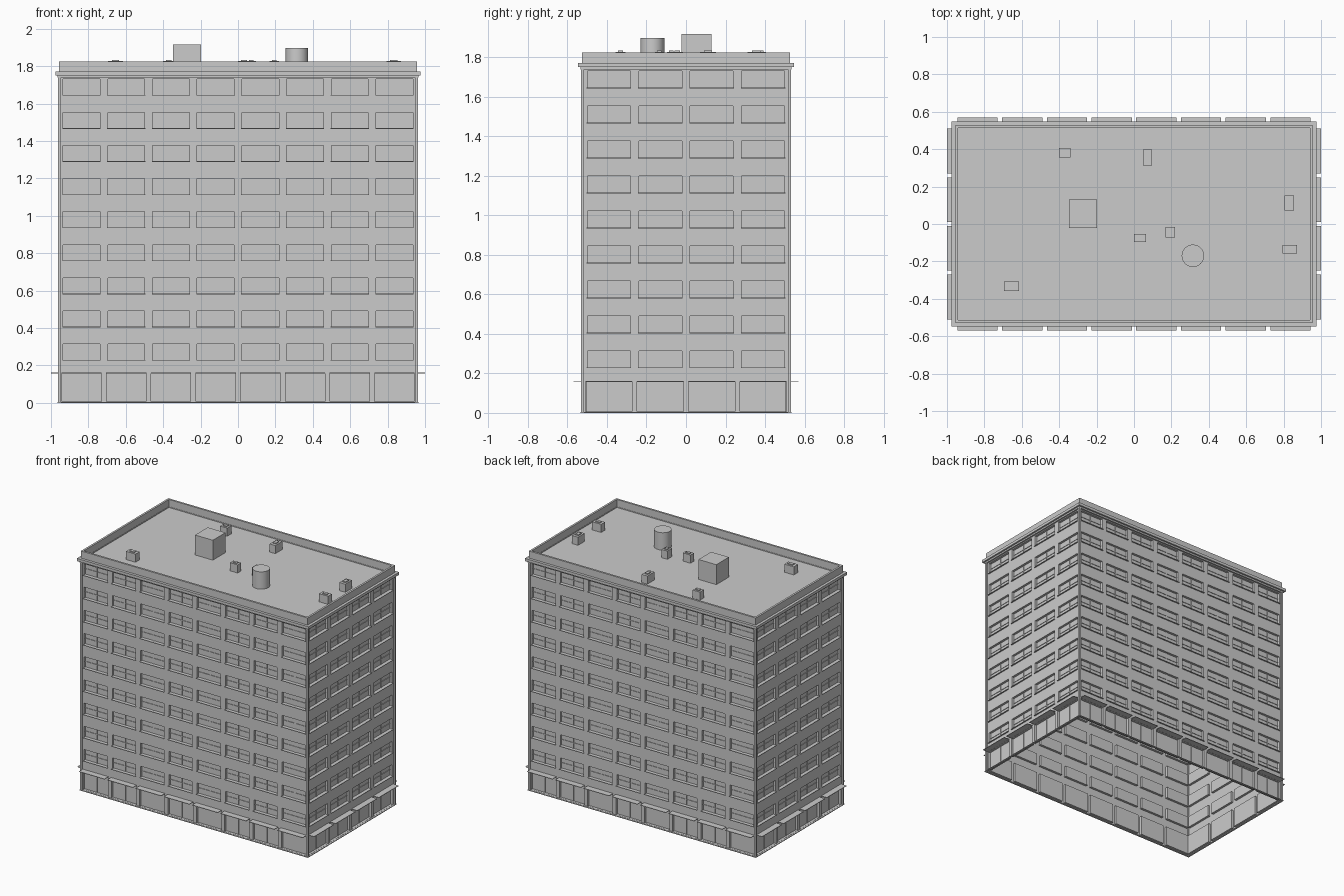
import bpy, bmesh, math
from mathutils import Matrix, Vector

if "Cube" in bpy.data.objects:
    bpy.data.objects.remove(bpy.data.objects["Cube"])

grey = bpy.data.materials.new("concrete_grey")
grey.diffuse_color = (0.6, 0.6, 0.6, 1)
grey.use_nodes = True
grey.node_tree.nodes["Principled BSDF"].inputs["Base Color"].default_value = grey.diffuse_color

HX, HY = 0.952, 0.522          # wall planes
WALL_TOP, DECK, PARAPET = 1.77, 1.765, 1.825
FLOORS = [(0.23 + 0.177 * i, 0.314 + 0.177 * i) for i in range(9)]


def finish(name, bm):
    mesh = bpy.data.meshes.new(name)
    bm.to_mesh(mesh)
    bm.free()
    mesh.materials.append(grey)
    ob = bpy.data.objects.new(name, mesh)
    bpy.context.collection.objects.link(ob)
    return ob


def box(bm, x0, x1, y0, y1, z0, z1, frame=Matrix()):
    size = Vector((x1 - x0, y1 - y0, z1 - z0))
    mid = Vector(((x0 + x1) / 2, (y0 + y1) / 2, (z0 + z1) / 2))
    m = frame @ Matrix.Translation(mid) @ Matrix.Diagonal((*size, 1))
    bmesh.ops.create_cube(bm, size=1, matrix=m)


def quad(bm, pts, frame):
    bm.faces.new([bm.verts.new(frame @ Vector(p)) for p in pts])


def recess(bm, x0, x1, z0, z1, d, frame):
    """Opening set back from the wall by d, with its four reveals."""
    c = [(x0, z0), (x1, z0), (x1, z1), (x0, z1)]
    quad(bm, [(x, d, z) for x, z in c], frame)
    for (ax, az), (bx, bz) in zip(c, c[1:] + c[:1]):
        quad(bm, [(ax, 0, az), (bx, 0, bz), (bx, d, bz), (ax, d, az)], frame)


def facade(name, half, count, pitch, win, shop, frame):
    wall, trim, awn = bmesh.new(), bmesh.new(), bmesh.new()
    centres = [(i - (count - 1) / 2) * pitch for i in range(count)]
    rows = [(0.006, 0.157, shop)] + [(a, b, win) for a, b in FLOORS]
    z_prev = 0
    for z0, z1, w in rows:
        # solid band below the openings, then the piers between them
        quad(wall, [(-half, 0, z_prev), (half, 0, z_prev), (half, 0, z0), (-half, 0, z0)], frame)
        edges = [-half] + [c + s * w / 2 for c in centres for s in (-1, 1)] + [half]
        for a, b in zip(edges[::2], edges[1::2]):
            quad(wall, [(a, 0, z0), (b, 0, z0), (b, 0, z1), (a, 0, z1)], frame)
        for c in centres:
            x0, x1 = c - w / 2, c + w / 2
            recess(wall, x0, x1, z0, z1, 0.018, frame)
            # glazing bars
            box(trim, c - 0.003, c + 0.003, 0.014, 0.018, z0, z1, frame)
            if z0 > 0.1:
                zm = (z0 + z1) / 2
                box(trim, x0, x1, 0.014, 0.018, zm - 0.002, zm + 0.002, frame)
                # window sill
                box(trim, x0 - 0.004, x1 + 0.004, -0.009, 0.018, z0 - 0.004, z0, frame)
            else:
                # shopfront canopy
                box(awn, x0 - 0.002, x1 + 0.002, -0.047, 0, 0.158, 0.162, frame)
        z_prev = z1
    quad(wall, [(-half, 0, z_prev), (half, 0, z_prev), (half, 0, WALL_TOP), (-half, 0, WALL_TOP)], frame)
    bmesh.ops.remove_doubles(wall, verts=wall.verts, dist=1e-5)
    bmesh.ops.recalc_face_normals(wall, faces=wall.faces)
    # keep the open sheet facing outwards
    out = frame.to_3x3() @ Vector((0, -1, 0))
    big = max(wall.faces, key=lambda f: f.calc_area())
    if big.normal.dot(out) < 0:
        bmesh.ops.reverse_faces(wall, faces=wall.faces)
    finish(name + "_wall", wall)
    finish(name + "_window_trim", trim)
    finish(name + "_canopies", awn)


# four facades
for i, name in enumerate(("front", "right", "back", "left")):
    rot = Matrix.Rotation(i * math.pi / 2, 4, 'Z')
    if i % 2 == 0:
        facade(name, HX, 8, 0.239, 0.197, 0.211, rot @ Matrix.Translation((0, -HY, 0)))
    else:
        facade(name, HY, 4, 0.26, 0.217, 0.235, rot @ Matrix.Translation((0, -HX, 0)))

# corner posts
posts = bmesh.new()
for sx in (-1, 1):
    for sy in (-1, 1):
        xs, ys = sorted((sx * 0.946, sx * 0.962)), sorted((sy * 0.516, sy * 0.532))
        box(posts, *xs, *ys, 0, 1.75)
finish("corner_posts", posts)


def ring(name, ox, oy, ix, iy, z0, z1):
    """Rectangular band around the building."""
    bm = bmesh.new()
    loops = [[bm.verts.new((sx * x, sy * y, z)) for sx, sy in ((-1, -1), (1, -1), (1, 1), (-1, 1))]
             for x, y, z in ((ox, oy, z0), (ox, oy, z1), (ix, iy, z1), (ix, iy, z0))]
    for a, b in zip(loops, loops[1:] + loops[:1]):
        for k in range(4):
            n = (k + 1) % 4
            bm.faces.new((a[k], a[n], b[n], b[k]))
    finish(name, bm)


ring("base_strip", 0.965, 0.535, 0.95, 0.52, 0, 0.005)
ring("lower_cornice", 0.964, 0.534, 0.94, 0.51, 1.738, 1.75)
ring("cornice", 0.977, 0.547, 0.94, 0.51, 1.75, 1.771)
ring("parapet", 0.957, 0.527, 0.942, 0.512, 1.765, PARAPET)

# roof deck
deck = bmesh.new()
quad(deck, [(-0.945, -0.515, DECK), (0.945, -0.515, DECK), (0.945, 0.515, DECK), (-0.945, 0.515, DECK)], Matrix())
finish("roof_deck", deck)

# stair housing
house = bmesh.new()
box(house, -0.347, -0.197, -0.022, 0.13, DECK, 1.917)
finish("stair_housing", house)

# water tank
tank = bmesh.new()
bmesh.ops.create_cone(tank, cap_ends=True, segments=32, radius1=0.06, radius2=0.06, depth=1.897 - DECK,
                      matrix=Matrix.Translation((0.315, -0.17, (1.897 + DECK) / 2)))
tank_ob = finish("water_tank", tank)
bpy.context.view_layer.objects.active = tank_ob
tank_ob.select_set(True)
bpy.ops.object.shade_smooth_by_angle()

# roof vents: a box with a small cap
vents = bmesh.new()
for x, y, w, d in ((-0.37, 0.38, 0.06, 0.05), (0.072, 0.355, 0.048, 0.085), (0.83, 0.112, 0.05, 0.08),
                   (0.833, -0.135, 0.076, 0.046), (0.193, -0.044, 0.05, 0.058),
                   (0.032, -0.075, 0.065, 0.042), (-0.655, -0.332, 0.08, 0.05)):
    box(vents, x - w / 2, x + w / 2, y - d / 2, y + d / 2, DECK, 1.827)
    box(vents, x - w / 4, x + w / 4, y - d / 4, y + d / 4, 1.827, 1.834)
finish("roof_vents", vents)
